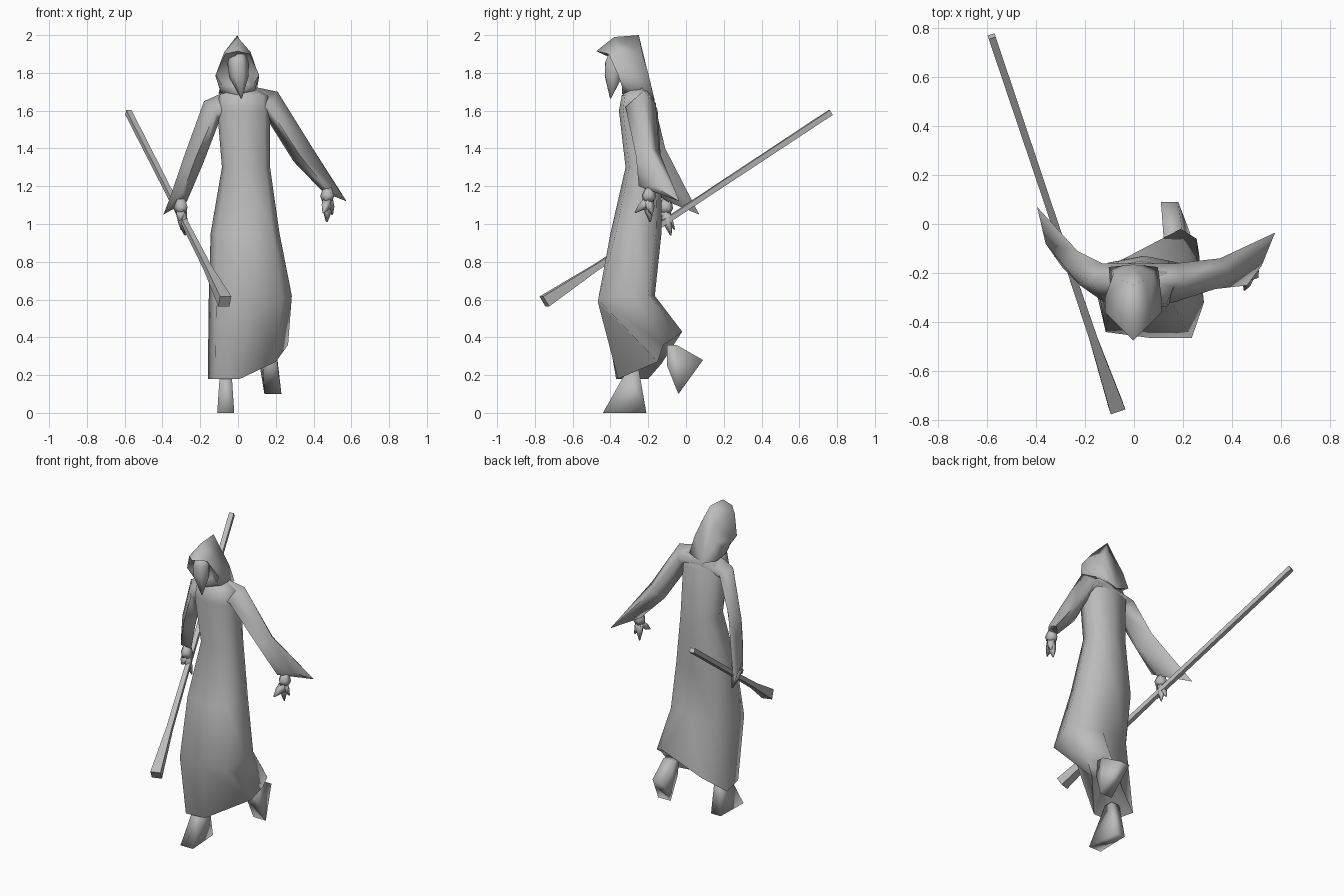
import bpy
import bmesh
import math
from mathutils import Vector

default_cube = bpy.data.objects.get("Cube")
if default_cube:
    bpy.data.objects.remove(default_cube, do_unlink=True)

stone = bpy.data.materials.new("stone_grey")
stone.use_nodes = True
stone_colour = (0.5, 0.5, 0.5, 1)
stone.diffuse_color = stone_colour
stone.node_tree.nodes["Principled BSDF"].inputs["Base Color"].default_value = stone_colour


def loft(name, rings, smooth_angle=100):
    """Skin a closed surface through rings that share one point count."""
    bm = bmesh.new()
    loops = [[bm.verts.new(point) for point in ring] for ring in rings]
    count = len(loops[0])
    for lower, upper in zip(loops, loops[1:]):
        for i in range(count):
            j = (i + 1) % count
            bm.faces.new((lower[i], lower[j], upper[j], upper[i]))
    bm.faces.new(loops[0])
    bm.faces.new(loops[-1])
    bmesh.ops.triangulate(bm, faces=[f for f in bm.faces if len(f.verts) > 4])
    bmesh.ops.recalc_face_normals(bm, faces=bm.faces)
    mesh = bpy.data.meshes.new(name)
    bm.to_mesh(mesh)
    bm.free()
    mesh.materials.append(stone)
    part = bpy.data.objects.new(name, mesh)
    bpy.context.collection.objects.link(part)
    bpy.ops.object.select_all(action="DESELECT")
    part.select_set(True)
    bpy.context.view_layer.objects.active = part
    bpy.ops.object.shade_smooth_by_angle(angle=math.radians(smooth_angle))


def robe_ring(z, left, right, front, back, sides=8):
    """Rounded horizontal section that fills the given extents."""
    ring = []
    for i in range(sides):
        angle = math.tau * i / sides
        swell = 1.12 if i % 2 else 1
        x = (left + right + (right - left) * math.cos(angle) * swell) / 2
        y = (front + back + (back - front) * math.sin(angle) * swell) / 2
        ring.append((x, y, z))
    return ring


def mirrored_ring(half, centre):
    """Close a half section, given from top to bottom, across the head."""
    near = [(centre + x, y, z) for x, y, z in half]
    far = [(centre - x, y, z) for x, y, z in half[1:-1]]
    return near + far[::-1]


def tube(name, path, radii, sides=6, smooth_angle=100):
    """Sweep a polygon along a path of points with changing radius."""
    points = [Vector(point) for point in path]
    turn = (points[-1] - points[0]).to_track_quat("Z", "Y")
    rings = []
    for point, radius in zip(points, radii):
        ring = []
        for i in range(sides):
            angle = math.tau * (i + 0.5) / sides
            offset = Vector((math.cos(angle), math.sin(angle), 0)) * radius
            ring.append(point + turn @ offset)
        rings.append(ring)
    loft(name, rings, smooth_angle)


# Robe: rounded torso, a skirt pushed out by the left knee, a slanted hem
knee = [
    (0.285, -0.32, 0.62), (0.25, -0.2, 0.62), (0.1, -0.165, 0.62),
    (-0.08, -0.17, 0.62), (-0.155, -0.27, 0.6), (-0.115, -0.44, 0.58),
    (0.07, -0.465, 0.58), (0.235, -0.465, 0.6),
]
hem = [
    (0.265, -0.12, 0.36), (0.255, -0.06, 0.4), (0.19, -0.02, 0.43),
    (-0.02, -0.13, 0.26), (-0.16, -0.2, 0.18), (-0.12, -0.37, 0.18),
    (0.01, -0.36, 0.18), (0.2, -0.15, 0.27),
]
hem_centre = Vector((0.05, -0.2, 0.34))
lining = [Vector(point).lerp(hem_centre, 0.7) for point in hem]
robe = [
    robe_ring(1.72, -0.06, 0.08, -0.29, -0.2),
    robe_ring(1.68, -0.1, 0.16, -0.34, -0.18),
    robe_ring(1.6, -0.11, 0.17, -0.355, -0.15),
    robe_ring(1.3, -0.085, 0.17, -0.32, -0.13),
    robe_ring(0.95, -0.145, 0.22, -0.4, -0.13),
]
loft("robe", robe + [knee, hem, lining])

# Sleeves joined across the shoulders: points run front, outer, back, inner
neck = [(0.02, -0.31, 1.62), (0.02, -0.24, 1.74), (0.02, -0.16, 1.64), (0.02, -0.24, 1.55)]
left_sleeve = [
    [(0.16, -0.32, 1.62), (0.21, -0.23, 1.7), (0.17, -0.16, 1.63), (0.15, -0.24, 1.56)],
    [(0.33, -0.265, 1.36), (0.39, -0.2, 1.41), (0.35, -0.14, 1.38), (0.295, -0.2, 1.33)],
    [(0.46, -0.25, 1.2), (0.52, -0.17, 1.2), (0.575, -0.035, 1.12), (0.45, -0.17, 1.17)],
]
right_sleeve = [
    [(-0.12, -0.32, 1.59), (-0.18, -0.23, 1.65), (-0.13, -0.16, 1.61), (-0.1, -0.24, 1.54)],
    [(-0.22, -0.25, 1.36), (-0.285, -0.17, 1.36), (-0.23, -0.11, 1.4), (-0.185, -0.18, 1.32)],
    [(-0.29, -0.18, 1.17), (-0.36, -0.08, 1.14), (-0.395, 0.07, 1.05), (-0.27, -0.1, 1.12)],
]
loft("sleeves", right_sleeve[::-1] + [neck] + left_sleeve)


# Hands: a palm with two finger groups and a thumb
def hand(side, wrist, fingers):
    wrist = Vector(wrist)
    knuckles = wrist + Vector((0, -0.01, -0.07))
    tube(side + "_palm", [wrist, wrist.lerp(knuckles, 0.6), knuckles], [0.025, 0.04, 0.03], 5)
    for i, tip in enumerate(fingers):
        middle = knuckles.lerp(Vector(tip), 0.5)
        tube(f"{side}_finger_{i}", [knuckles, middle, tip], [0.03, 0.024, 0.004], 4)


hand("left", (0.475, -0.19, 1.19), [(0.47, -0.19, 1.01), (0.5, -0.18, 1.05), (0.45, -0.27, 1.06)])
hand("right", (-0.3, -0.1, 1.13), [(-0.28, -0.08, 0.94), (-0.3, -0.06, 0.97), (-0.31, -0.14, 1.02)])

# Hood: recess, brim, crown and back, each as a mirrored half section
hood = [
    [(0, -0.36, 1.89), (0.03, -0.355, 1.86), (0.05, -0.33, 1.8), (0.04, -0.315, 1.75), (0, -0.31, 1.73)],
    [(0, -0.475, 1.915), (0.065, -0.41, 1.9), (0.115, -0.36, 1.79), (0.08, -0.34, 1.73), (0, -0.34, 1.69)],
    [(0, -0.38, 1.99), (0.07, -0.36, 1.91), (0.115, -0.3, 1.78), (0.09, -0.29, 1.7), (0, -0.3, 1.66)],
    [(0, -0.25, 2.0), (0.045, -0.23, 1.9), (0.08, -0.2, 1.8), (0.1, -0.175, 1.69), (0, -0.165, 1.65)],
]
loft("hood", [mirrored_ring(half, -0.003) for half in hood])

# Long face tapering into a pointed beard
face_path = [(0, -0.37, 1.9), (0, -0.38, 1.85), (0.005, -0.385, 1.78), (0.018, -0.4, 1.665)]
tube("face_and_beard", face_path, [0.045, 0.055, 0.052, 0.003])


# Feet: side profile given a narrow top and a wide sole
def foot(name, profile, centres, widths):
    sides = []
    for sign in (-1, 1):
        sides.append([(c + sign * w, y, z) for (y, z), c, w in zip(profile, centres, widths)])
    loft(name, sides)


foot("right_foot", [(-0.31, 0.23), (-0.44, 0), (-0.21, 0), (-0.25, 0.23)],
     [-0.065, -0.065, -0.07, -0.065], [0.03, 0.045, 0.035, 0.03])
foot("left_foot", [(-0.1, 0.36), (-0.1, 0.25), (-0.04, 0.1), (0.09, 0.28), (-0.05, 0.36)],
     [0.16, 0.17, 0.185, 0.145, 0.16], [0.04, 0.04, 0.045, 0.035, 0.04])

# Staff: square shaft with a flared lower end
staff_top = Vector((-0.58, 0.765, 1.59))
staff_foot = Vector((-0.07, -0.75, 0.59))
staff_path = [staff_top.lerp(staff_foot, t) for t in (0, 0.6, 0.82, 1)]
tube("staff", staff_path, [0.021, 0.02, 0.024, 0.044], 4, 40)
